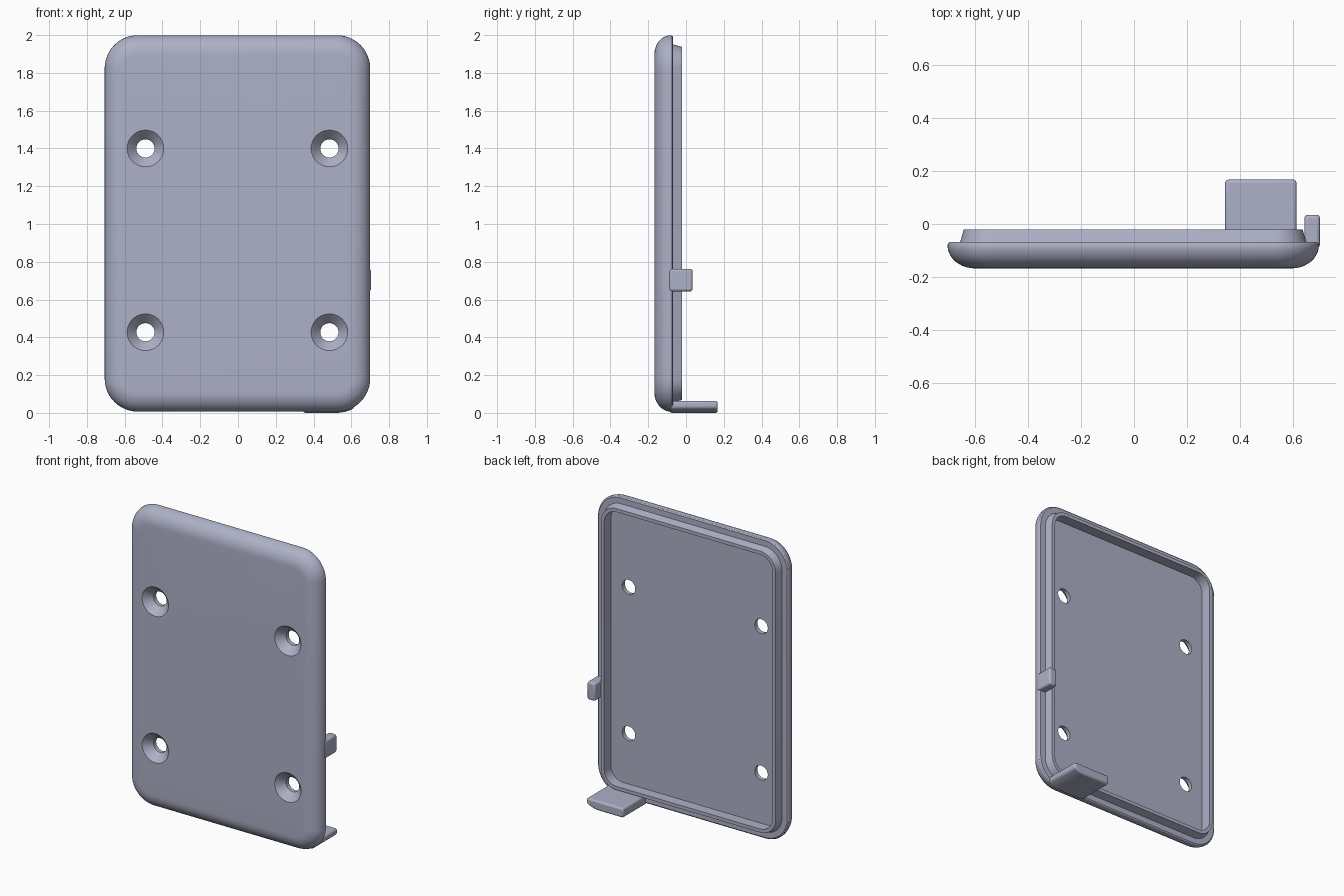
import bpy, bmesh, math
from mathutils import Matrix, Vector

if "Cube" in bpy.data.objects:
    bpy.data.objects.remove(bpy.data.objects["Cube"])

CX, CZ = -0.003, 1.003      # plate centre
HW, HH = 0.703, 0.996       # plate half width and half height
RADIUS = 0.175              # outer corner radius

plastic = bpy.data.materials.new("grey_blue_plastic")
plastic.diffuse_color = (0.42, 0.44, 0.57, 1)
plastic.use_nodes = True
plastic.node_tree.nodes["Principled BSDF"].inputs["Base Color"].default_value = plastic.diffuse_color


def finish(bm, name, bevel=0.0):
    """Turn a bmesh into a named, shaded object."""
    bmesh.ops.recalc_face_normals(bm, faces=bm.faces)
    mesh = bpy.data.meshes.new(name)
    bm.to_mesh(mesh)
    bm.free()
    obj = bpy.data.objects.new(name, mesh)
    bpy.context.collection.objects.link(obj)
    mesh.materials.append(plastic)
    if bevel:
        mod = obj.modifiers.new("rounded_edges", 'BEVEL')
        mod.width, mod.segments = bevel, 3
        mod.limit_method, mod.angle_limit = 'ANGLE', math.radians(40)
    return obj


def smooth(obj):
    bpy.ops.object.select_all(action='DESELECT')
    obj.select_set(True)
    bpy.context.view_layer.objects.active = obj
    bpy.ops.object.shade_smooth_by_angle(angle=math.radians(30))


def rounded_ring(bm, inset, y, steps=12):
    """Rounded rectangle outline, inset from the plate edge."""
    r = max(RADIUS - inset, 0.02)
    w, h = HW - inset - r, HH - inset - r
    ring = []
    for q, (sx, sz) in enumerate(((1, 1), (-1, 1), (-1, -1), (1, -1))):
        for i in range(steps + 1):
            a = math.pi / 2 * (q + i / steps)
            ring.append(bm.verts.new((CX + sx * w + r * math.cos(a), y,
                                      CZ + sz * h + r * math.sin(a))))
    return ring


def revolve(bm, x, z, profile, n=40):
    """Closed solid turned around an axis along y, profile = (radius, y)."""
    rings = [[bm.verts.new((x + r * math.cos(2 * math.pi * i / n), y,
                            z + r * math.sin(2 * math.pi * i / n)))
              for i in range(n)] for r, y in profile]
    skin(bm, rings)


def skin(bm, rings):
    """Bridge rings and cap both ends."""
    for a, b in zip(rings, rings[1:]):
        for i in range(len(a)):
            j = (i + 1) % len(a)
            bm.faces.new((a[i], a[j], b[j], b[i]))
    bm.faces.new(rings[0])
    bm.faces.new(rings[-1][::-1])


# Cover plate: rounded front edge, rim, tapered lip and hollow back
section = []
for i in range(11):
    a = math.pi / 2 * i / 10
    section.append((0.103 * (1 - math.sin(a)), -0.080 - 0.088 * math.cos(a)))
section += [(0.003, -0.073), (0.010, -0.068), (0.048, -0.068),
            (0.062, -0.020), (0.085, -0.020), (0.085, -0.090)]
bm = bmesh.new()
skin(bm, [rounded_ring(bm, inset, y) for inset, y in section])
plate = finish(bm, "cover_plate")

# Countersunk screw holes
bm = bmesh.new()
for x in (-0.49, 0.484):
    for z in (0.427, 1.40):
        revolve(bm, x, z, [(0.107, -0.178), (0.052, -0.123),
                           (0.048, -0.118), (0.048, 0.0)])
cutter = finish(bm, "screw_hole_cutter")
cutter.hide_render = True
mod = plate.modifiers.new("screw_holes", 'BOOLEAN')
mod.operation, mod.solver, mod.object = 'DIFFERENCE', 'EXACT', cutter
bpy.context.view_layer.objects.active = plate
bpy.ops.object.modifier_apply(modifier=mod.name)
bpy.data.objects.remove(cutter)
smooth(plate)


def prism(name, outline, y0, y1, bevel):
    """Extrude an x-z outline along y."""
    bm = bmesh.new()
    skin(bm, [[bm.verts.new((x, y, z)) for x, z in outline]
              for y in (y0, y1)])
    smooth(finish(bm, name, bevel))


# Bottom tab, its underside follows the plate corner
prism("bottom_tab", [(0.345, 0.0), (0.53, 0.0), (0.565, 0.005),
                     (0.595, 0.015), (0.615, 0.025),
                     (0.615, 0.063), (0.345, 0.063)], -0.085, 0.168, 0.012)

# Side clip
prism("side_clip", [(0.645, 0.643), (0.704, 0.643),
                    (0.704, 0.763), (0.645, 0.763)], -0.09, 0.035, 0.013)
